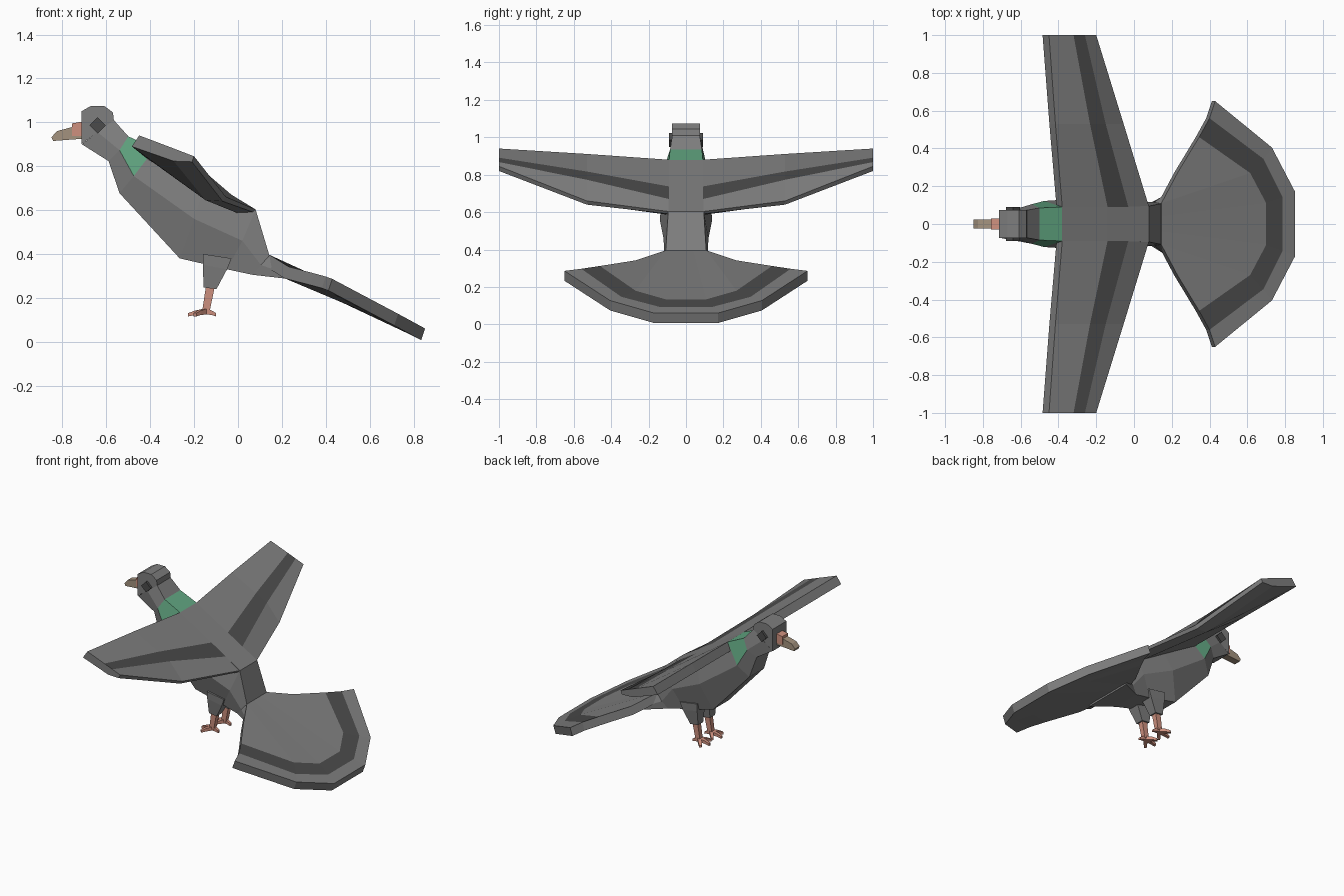
import bpy, bmesh, math
from mathutils import Vector

if "Cube" in bpy.data.objects:
    bpy.data.objects.remove(bpy.data.objects["Cube"], do_unlink=True)


def material(name, rgb):
    m = bpy.data.materials.new(name)
    m.use_nodes = True
    m.diffuse_color = (*rgb, 1)
    b = m.node_tree.nodes["Principled BSDF"]
    b.inputs["Base Color"].default_value = (*rgb, 1)
    b.inputs["Roughness"].default_value = 0.9
    return m


GREY = material("feather grey", (0.21, 0.21, 0.21))
DARK = material("dark grey", (0.07, 0.07, 0.07))
GREEN = material("neck green", (0.12, 0.38, 0.22))
PINK = material("skin pink", (0.62, 0.28, 0.21))
TAN = material("beak tan", (0.37, 0.29, 0.21))


def loft(name, rings, mats, rule=None):
    """Skin equal-length rings; rule(segment, side) picks the material slot."""
    bm = bmesh.new()
    vs = [[bm.verts.new(p) for p in r] for r in rings]
    n = len(rings[0])
    for s in range(len(vs) - 1):
        for k in range(n):
            j = (k + 1) % n
            f = bm.faces.new((vs[s][k], vs[s][j], vs[s + 1][j], vs[s + 1][k]))
            f.material_index = rule(s, k) if rule else 0
    bm.faces.new(vs[0])
    bm.faces.new(vs[-1])
    bmesh.ops.recalc_face_normals(bm, faces=bm.faces)
    me = bpy.data.meshes.new(name)
    bm.to_mesh(me)
    bm.free()
    for m in mats:
        me.materials.append(m)
    ob = bpy.data.objects.new(name, me)
    bpy.context.scene.collection.objects.link(ob)
    return ob


def slab(name, profile, half, mat):
    """Extrude an (x, z) profile across y."""
    return loft(name, [[(x, y, z) for x, z in profile] for y in (-half, half)], [mat])


def mirror_y(ob):
    ob.modifiers.new("mirror", "MIRROR").use_axis = (False, True, False)


# Body: six-sided sections given as (x, z, half width) for back, side and belly
sections = [
    ((-.566, 1.01, .073), (-.64, .955, .075), (-.712, .90, .073)),
    ((-.50, .936, .085), (-.54, .873, .105), (-.59, .823, .072)),
    ((-.38, .88, .09), (-.475, .755, .122), (-.54, .677, .08)),
    ((-.14, .737, .09), (-.20, .56, .14), (-.266, .38, .085)),
    ((.08, .603, .095), (.02, .46, .12), (-.05, .33, .09)),
    ((.143, .393, .108), (.105, .35, .115), (.066, .305, .10)),
    ((.205, .33, .19), (.21, .31, .19), (.214, .288, .18)),
]
rings = []
for t, s, b in sections:
    rings.append([(x, w, z) for x, z, w in (t, s, b)] + [(x, -w, z) for x, z, w in (b, s, t)])
loft("body", rings, [GREY, GREEN], lambda s, k: int(s == 1 and k in (0, 4, 5)))

# Head, eyes and beak
slab("head", [(-.714, .90), (-.714, 1.05), (-.67, 1.075), (-.61, 1.075),
              (-.57, 1.045), (-.566, 1.01)], .074, GREY)
slab("eyes", [(-.64 + .037 * math.cos(a), .986 + .037 * math.sin(a))
              for a in (i * math.pi / 2 for i in range(4))], .09, DARK)
slab("cere", [(-.757, .938), (-.757, .995), (-.71, 1.003), (-.71, .938)], .03, PINK)
slab("beak", [(-.71, .925), (-.71, .985), (-.757, .978), (-.825, .96),
              (-.85, .932), (-.843, .915)], .025, TAN)

# Wings: chord sections from root to tip, dark bar on the upper side
stations = [
    (.09, [(-.41, .83), (-.38, .88), (-.14, .737), (-.03, .67), (.08, .603), (.07, .59), (0, .585)]),
    (.53, [(-.448, .861), (-.416, .911), (-.233, .817), (-.15, .773),
           (-.055, .66), (-.07, .64), (-.148, .645)]),
    (1.0, [(-.484, .89), (-.45, .94), (-.32, .891), (-.26, .868),
           (-.20, .845), (-.21, .82), (-.293, .823)]),
]
wing = loft("wings", [[(x, y, z) for x, z in pts] for y, pts in stations],
            [GREY, DARK], lambda s, k: int(k == 2))
mirror_y(wing)

# Tail fan: nested half arcs (x, y, z) from the root out to the rim
arcs = [
    [(.23, .27, .342), (.145, .11, .395), (.145, .04, .395)],
    [(.345, .46, .312), (.615, .27, .18), (.70, .11, .134)],
    [(.40, .56, .297), (.685, .345, .147), (.787, .14, .093)],
    [(.43, .65, .286), (.73, .405, .127), (.853, .17, .06)],
]
UNDER = Vector((-.018, 0, -.053))
bm = bmesh.new()
grid_top, grid_low = [], []
for arc in arcs:
    full = [Vector(p) for p in arc] + [Vector((x, -y, z)) for x, y, z in reversed(arc)]
    grid_top.append([bm.verts.new(p) for p in full])
    grid_low.append([bm.verts.new(p + UNDER) for p in full])
for grid in (grid_top, grid_low):
    for r in range(3):
        for c in range(5):
            f = bm.faces.new((grid[r][c], grid[r][c + 1], grid[r + 1][c + 1], grid[r + 1][c]))
            f.material_index = int(r == 1 and grid is grid_top)


def border(g):
    return g[0] + [g[1][5], g[2][5]] + g[3][::-1] + [g[2][0], g[1][0]]


bt, bl = border(grid_top), border(grid_low)
for i in range(len(bt)):
    j = (i + 1) % len(bt)
    bm.faces.new((bt[i], bt[j], bl[j], bl[i]))
bmesh.ops.recalc_face_normals(bm, faces=bm.faces)
me = bpy.data.meshes.new("tail")
bm.to_mesh(me)
bm.free()
me.materials.append(GREY)
me.materials.append(DARK)
bpy.context.scene.collection.objects.link(bpy.data.objects.new("tail", me))


def limb(name, levels, mat):
    """Four-sided limb; levels are (front x, front z, back x, back z, half width)."""
    y0 = .065
    rs = [[(a, y0 - w, za), (a, y0 + w, za), (b, y0 + w, zb), (b, y0 - w, zb)]
          for a, za, b, zb, w in levels]
    mirror_y(loft(name, rs, [mat]))


# Legs
limb("thighs", [(-.16, .40, -.03, .38, .045), (-.16, .35, -.05, .33, .042),
                (-.157, .247, -.098, .24, .028)], GREY)
limb("shins", [(-.145, .26, -.105, .255, .018), (-.163, .14, -.13, .135, .015)], PINK)

# Toes: three forward, one back, tapered and bent down at the tips
for name, deg, length in (("middle_toe", 180, .08), ("inner_toe", 230, .075),
                          ("outer_toe", 130, .075), ("hind_toe", 0, .048)):
    a = math.radians(deg)
    d, side = Vector((math.cos(a), math.sin(a), 0)), Vector((-math.sin(a), math.cos(a), 0))
    rs = []
    for t, w, lo, hi in ((-.1, .013, .125, .153), (.6, .011, .122, .142), (1, .008, .115, .13)):
        c = Vector((-.148, .065, 0)) + d * length * t
        rs.append([c + side * u * w + Vector((0, 0, z))
                   for u, z in ((-1, lo), (1, lo), (1, hi), (-1, hi))])
    mirror_y(loft(name, rs, [PINK]))
